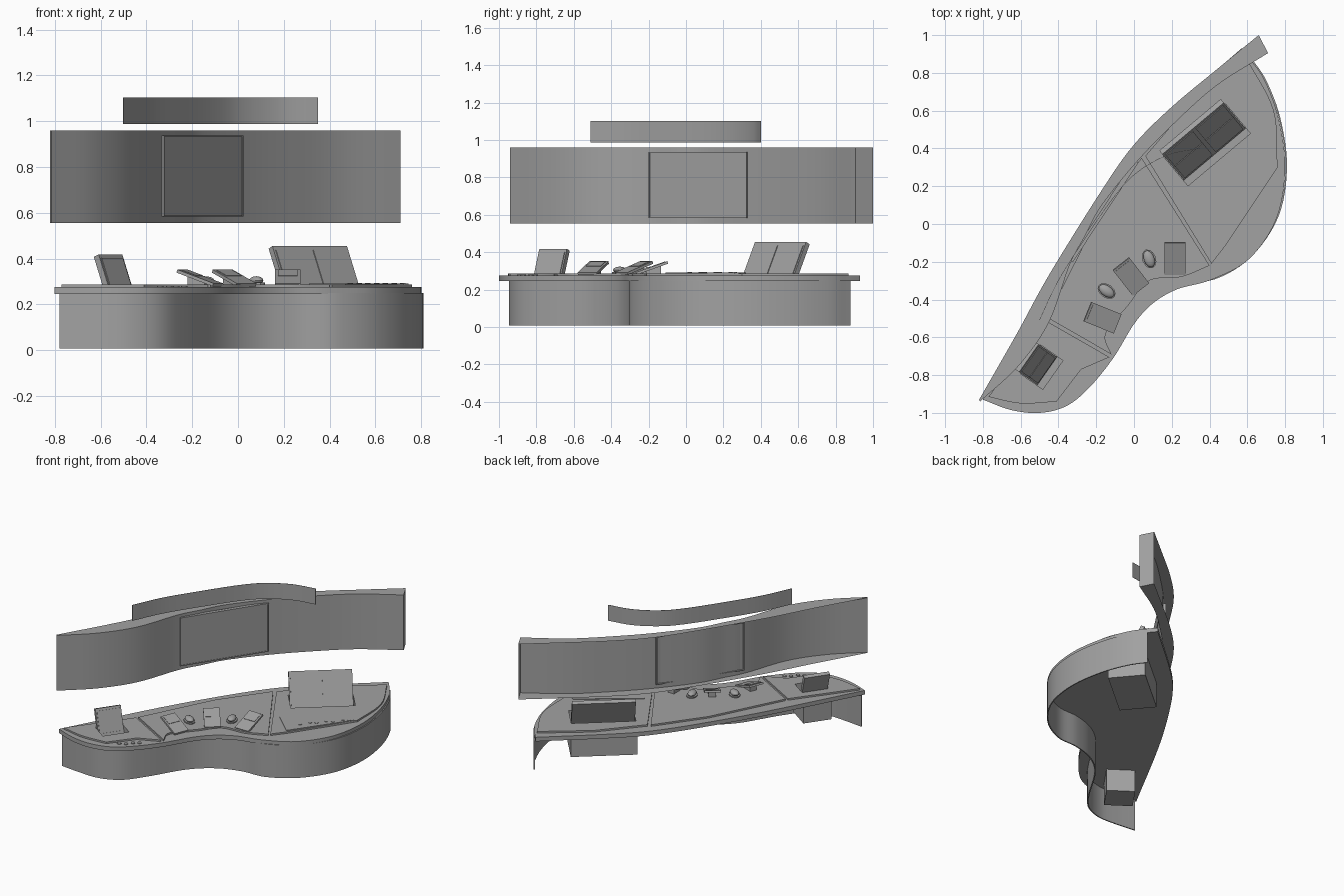
import bpy, bmesh, math
from mathutils import Vector, Matrix

cube = bpy.data.objects.get("Cube")
if cube:
    bpy.data.objects.remove(cube, do_unlink=True)

grey = bpy.data.materials.new("neutral_grey")
grey.use_nodes = True
tone = (0.36, 0.36, 0.36, 1)
grey.diffuse_color = tone
grey.node_tree.nodes["Principled BSDF"].inputs["Base Color"].default_value = tone


def activate(obj):
    bpy.ops.object.select_all(action='DESELECT')
    obj.select_set(True)
    bpy.context.view_layer.objects.active = obj


def finish(name, bm, smooth=True):
    bmesh.ops.recalc_face_normals(bm, faces=bm.faces)
    mesh = bpy.data.meshes.new(name)
    bm.to_mesh(mesh)
    bm.free()
    mesh.materials.append(grey)
    obj = bpy.data.objects.new(name, mesh)
    bpy.context.collection.objects.link(obj)
    if smooth:
        activate(obj)
        bpy.ops.object.shade_smooth_by_angle(angle=math.radians(30))
    return obj


def spline(points, steps=6):
    """Smooth curve passing through the given plan points."""
    p = [Vector(q) for q in points]
    p = [2 * p[0] - p[1]] + p + [2 * p[-1] - p[-2]]
    out = []
    for a, b, c, d in zip(p, p[1:], p[2:], p[3:]):
        for i in range(steps):
            t = i / steps
            out.append(0.5 * (2 * b + (c - a) * t + (2 * a - 5 * b + 4 * c - d) * t * t
                              + (3 * b - a - 3 * c + d) * t ** 3))
    return out + [p[-2]]


def slab(name, outline, low, high, open_side=()):
    """Plan outline extruded between two heights, with an optional open side."""
    bm = bmesh.new()
    face = bm.faces.new([bm.verts.new((x, y, low)) for x, y in outline])
    new = bmesh.ops.extrude_face_region(bm, geom=[face])
    verts = [g for g in new["geom"] if isinstance(g, bmesh.types.BMVert)]
    bmesh.ops.translate(bm, verts=verts, vec=(0, 0, high - low))
    gap = {tuple(p) for p in open_side}
    bmesh.ops.recalc_face_normals(bm, faces=bm.faces)
    bmesh.ops.delete(bm, geom=[f for f in bm.faces if all(tuple(v.co.xy) in gap for v in f.verts)],
                     context='FACES')
    return finish(name, bm)


def wall(name, path, low, high, thick):
    """Thin upright wall on the left side of a plan path."""
    inner = []
    for i, p in enumerate(path):
        t = (path[min(i + 1, len(path) - 1)] - path[max(i - 1, 0)]).normalized()
        inner.append(p + Vector((-t.y, t.x)) * thick)
    return slab(name, path + inner[::-1], low, high)


def prism(name, profile, width, place, heading, shift=0):
    """Side profile (forward, up) given a width, turned to a heading."""
    bm = bmesh.new()
    face = bm.faces.new([bm.verts.new((d, shift - width / 2, z)) for d, z in profile])
    new = bmesh.ops.extrude_face_region(bm, geom=[face])
    verts = [g for g in new["geom"] if isinstance(g, bmesh.types.BMVert)]
    bmesh.ops.translate(bm, verts=verts, vec=(0, width, 0))
    turn = Matrix.Rotation(math.radians(heading), 4, 'Z')
    bm.transform(Matrix.Translation((*place, 0)) @ turn)
    return finish(name, bm, False)


def box(back, front, low, high):
    return [(back, low), (front, low), (front, high), (back, high)]


def leaning(start, end, thick, lift=0):
    """Profile of a leaning plate from its low front to its high back."""
    a, b = Vector(start), Vector(end)
    n = Vector((b.y - a.y, a.x - b.x)).normalized()
    return [a + n * lift, b + n * lift, b + n * (lift - thick), a + n * (lift - thick)]


def cut(obj, cutter):
    mod = obj.modifiers.new("well", 'BOOLEAN')
    mod.operation, mod.solver, mod.object = 'DIFFERENCE', 'EXACT', cutter
    activate(obj)
    bpy.ops.object.modifier_apply(modifier=mod.name)


# Counter: lower ledge following the curved front, closed at the back
back_edge = [(0.57, 0.93), (0.2, 0.61), (0, 0.41), (-0.2, 0.13), (-0.45, -0.28), (-0.8, -0.93)]
front_edge = [(-0.8, -0.93), (-0.65, -0.985), (-0.5, -1), (-0.36, -0.965), (-0.24, -0.87),
              (-0.11, -0.71), (0, -0.53), (0.1, -0.42), (0.23, -0.345), (0.41, -0.295),
              (0.61, -0.185), (0.755, 0.03), (0.8, 0.3), (0.765, 0.56), (0.695, 0.755),
              (0.622, 0.865), (0.57, 0.93)]
ledge = slab("counter_ledge", spline(front_edge)[:-1] + spline(back_edge)[:-1], 0.245, 0.275)

# Raised worktops in three sections
right_top = slab("worktop_right", spline([(-0.77, -0.915), (-0.6, -0.95), (-0.41, -0.94)])
                 + [(-0.28, -0.77), (-0.13, -0.705), (-0.47, -0.51)], 0.275, 0.287)
slab("worktop_middle", spline([(-0.12, -0.69), (-0.15, -0.58), (-0.03, -0.43), (0.08, -0.3),
     (0.25, -0.28), (0.4, -0.22)]) + [(0.04, 0.35), (-0.2, 0.02), (-0.46, -0.495)], 0.275, 0.287)
left_top = slab("worktop_left", [(0.06, 0.36), (0.41, -0.21), (0.48, -0.12)]
                + spline([(0.76, 0.3), (0.74, 0.6), (0.6, 0.87)]) + [(0.3, 0.64)], 0.275, 0.287)

# Curved skirt, open at the back
skirt = [(-0.78, -0.925), (-0.62, -0.942), (-0.47, -0.942), (-0.33, -0.88), (-0.22, -0.74),
         (-0.07, -0.5), (0.08, -0.37), (0.25, -0.31), (0.43, -0.292), (0.62, -0.175),
         (0.765, 0.04), (0.81, 0.3), (0.775, 0.56), (0.7, 0.76), (0.62, 0.88)]
wall("front_skirt", spline(skirt), 0.008, 0.25, 0.008)

# Overhead curved panel: front wall, top and bottom, left open at the back
panel_front = [(-0.815, -0.94), (-0.61, -0.75), (-0.45, -0.52), (-0.34, -0.215), (-0.26, -0.065),
               (-0.17, 0.1), (0.02, 0.335), (0.22, 0.54), (0.44, 0.735), (0.71, 0.905)]
panel_back = spline([(0.66, 1.0), (0.44, 0.82), (0.2, 0.62), (0, 0.42), (-0.17, 0.18),
                     (-0.45, -0.27), (-0.62, -0.58), (-0.82, -0.93)])
slab("overhead_panel", spline(panel_front) + panel_back, 0.555, 0.96, panel_back)

# Flat display set in the panel, with a slim border
along = Vector((0.35, 0.53)).normalized()
away = math.degrees(math.atan2(-along.x, along.y))
middle = (-0.155, 0.065)
prism("panel_display", box(-0.008, 0.002, 0.589, 0.931), 0.615, middle, away)
for name, low, high in (("bottom", 0.583, 0.589), ("top", 0.931, 0.937)):
    prism("display_border_" + name, box(-0.02, 0.006, low, high), 0.63, middle, away)
for name, side in (("right", -1), ("left", 1)):
    prism("display_border_" + name, box(-0.02, 0.006, 0.585, 0.935), 0.006, middle, away,
          side * 0.312)

# Thin curved header strip above the panel
wall("header_strip", spline([(-0.5, -0.51), (-0.4, -0.3), (-0.26, -0.08), (-0.1, 0.15),
                             (0.02, 0.275), (0.18, 0.365), (0.35, 0.4)]), 0.987, 1.103, 0.002)

# Leaning monitors, each standing in an open well with a housing below the counter
for name, top, place, heading, width, depth, low, high, screens in (
        ("large", left_top, (0.435, 0.36), -50, 0.425, 0.19, 0.08, 0.455, 2),
        ("small", right_top, (-0.45, -0.785), -35, 0.18, 0.13, 0.1, 0.418, 1)):
    foot, head = Vector((-0.012, low)), Vector((-depth, high))
    housing = prism(name + "_housing", box(-depth - 0.03, 0.035, low - 0.02, 0.28), width + 0.02,
                    place, heading)
    cutter = prism("well_cutter", box(0.012 - depth, 0.025, low - 0.01, 0.4), width + 0.006,
                   place, heading)
    for part in (housing, ledge, top):
        cut(part, cutter)
    bpy.data.objects.remove(cutter, do_unlink=True)
    prism(name + "_monitor", leaning(foot, head, 0.028), width, place, heading)
    pane = width / screens
    for i in range(screens):
        shift = (i - (screens - 1) / 2) * pane
        for start, end in ((0.05, 0.5), (0.52, 0.95)):
            prism(name + "_screen", leaning(foot.lerp(head, start), foot.lerp(head, end),
                                            0.006, 0.004), pane * 0.9, place, heading, shift)

# Three tilted tablets along the concave front
for place, heading in (((-0.165, -0.497), -22), ((-0.015, -0.28), -52), ((0.217, -0.185), -90)):
    prism("tablet", leaning((0.085, 0.292), (-0.085, 0.352), 0.014), 0.11, place, heading)
    prism("tablet_screen", leaning((-0.005, 0.3238), (-0.075, 0.3485), 0.004, 0.003),
          0.085, place, heading)
    prism("tablet_stand", [(-0.05, 0.28), (0.03, 0.28), (0.03, 0.3), (-0.05, 0.33)],
          0.05, place, heading)


def rounded(name, place, size, heading=0, ball=False):
    bm = bmesh.new()
    if ball:
        bmesh.ops.create_uvsphere(bm, u_segments=20, v_segments=10, radius=1)
    else:
        bmesh.ops.create_cone(bm, cap_ends=True, segments=12, radius1=1, radius2=1, depth=2)
    bm.transform(Matrix.Translation(place) @ Matrix.Rotation(math.radians(heading), 4, 'Z')
                 @ Matrix.Diagonal((*size, 1)))
    return finish(name, bm)


# Oval handsets between the tablets
for x, y, heading in ((-0.145, -0.355, -35), (0.08, -0.185, -70)):
    rounded("handset_base", (x, y, 0.29), (0.052, 0.036, 0.005), heading)
    rounded("handset", (x, y, 0.305), (0.046, 0.028, 0.018), heading, True)

# Control plates with buttons
slab("left_controls", [(0.31, 0.04), (0.47, -0.11), (0.745, 0.28), (0.69, 0.32)], 0.285, 0.291)
for i in range(7):
    t = i / 6
    rounded("button", (0.49 + 0.23 * t, 0.02 + 0.24 * t + 0.02 * (i % 2), 0.29),
            (0.012, 0.012, 0.004))
for x, y in ((-0.34, -0.89), (-0.3, -0.87), (-0.27, -0.83), (-0.235, -0.805)):
    rounded("button", (x, y, 0.276), (0.014, 0.014, 0.004))
